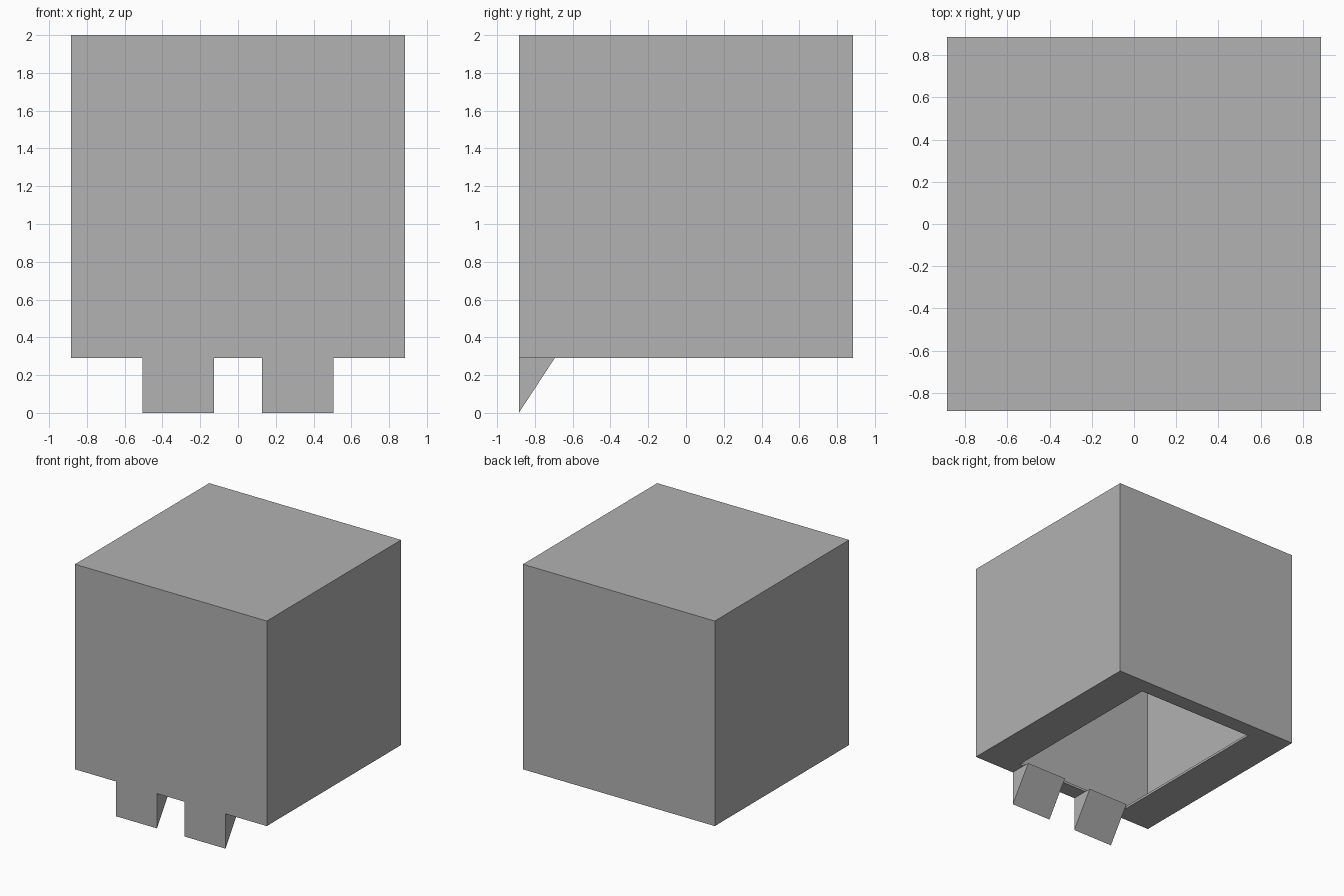
import bpy
import bmesh

SIDE, BASE, TOP = 0.885, 0.29, 2.0      # half width, underside and top heights
OPEN_X, OPEN_Y = 0.505, 0.695           # half size of the underside opening
WALL = 0.02

cube = bpy.data.objects.get("Cube")
if cube:
    bpy.data.objects.remove(cube)

grey = bpy.data.materials.new("plain grey")
grey.use_nodes = True
colour = (0.445, 0.445, 0.445, 1)
grey.diffuse_color = colour
grey.node_tree.nodes["Principled BSDF"].inputs["Base Color"].default_value = colour


def add_object(name, bm):
    bmesh.ops.recalc_face_normals(bm, faces=bm.faces)
    mesh = bpy.data.meshes.new(name)
    bm.to_mesh(mesh)
    bm.free()
    mesh.materials.append(grey)
    obj = bpy.data.objects.new(name, mesh)
    bpy.context.collection.objects.link(obj)
    return obj


# Hollow box shell with a rectangular opening in the underside
bm = bmesh.new()
bmesh.ops.create_cube(bm, size=2)
for v in bm.verts:
    v.co.x *= SIDE
    v.co.y *= SIDE
    v.co.z = TOP if v.co.z > 0 else BASE
bottom = min(bm.faces, key=lambda f: f.calc_center_median().z)
bmesh.ops.inset_region(bm, faces=[bottom], thickness=SIDE - OPEN_Y)
for v in bottom.verts:
    v.co.x *= OPEN_X / OPEN_Y
bmesh.ops.delete(bm, geom=[bottom], context="FACES")
shell = add_object("box_shell", bm)
solid = shell.modifiers.new("wall thickness", "SOLIDIFY")
solid.thickness = WALL
solid.offset = -1
solid.use_even_offset = True

# Pair of wedge feet under the front edge, vertical in front and sloped behind
bm = bmesh.new()
profile = [(-SIDE, 0), (-OPEN_Y, BASE), (-SIDE, BASE)]
face = bm.faces.new([bm.verts.new((0.128, y, z)) for y, z in profile])
extruded = bmesh.ops.extrude_face_region(bm, geom=[face])
bmesh.ops.translate(bm, vec=(OPEN_X - 0.128, 0, 0),
                    verts=[g for g in extruded["geom"] if isinstance(g, bmesh.types.BMVert)])
feet = add_object("wedge_feet", bm)
mirror = feet.modifiers.new("mirror", "MIRROR")
mirror.use_axis[0] = True
mirror.use_mirror_merge = False
